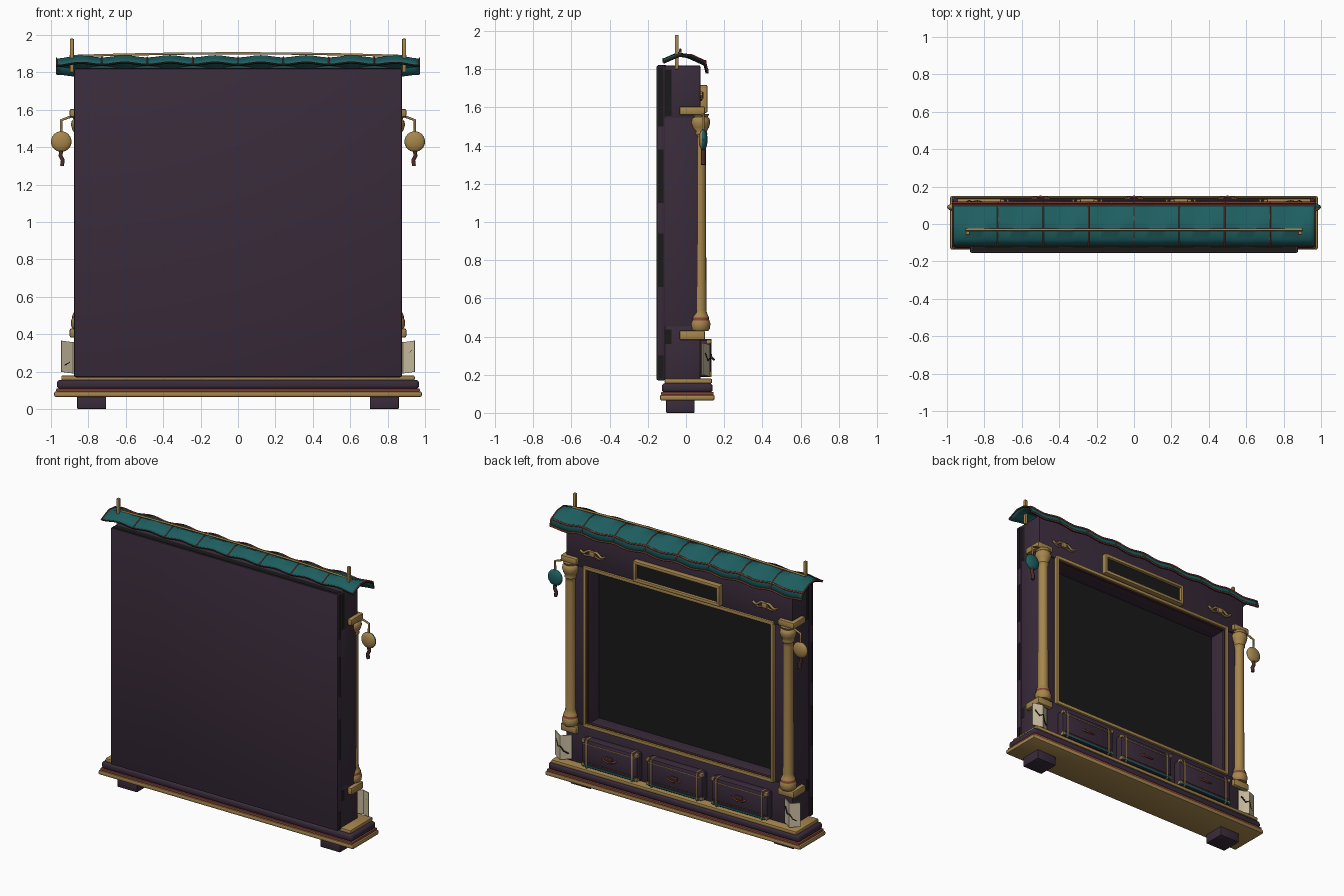
import bpy, bmesh, math
from mathutils import Vector

if "Cube" in bpy.data.objects:
    bpy.data.objects.remove(bpy.data.objects["Cube"])


def mat(name, rgb):
    m = bpy.data.materials.new(name)
    m.diffuse_color = (*rgb, 1)
    m.use_nodes = True
    m.node_tree.nodes["Principled BSDF"].inputs["Base Color"].default_value = m.diffuse_color
    return m


PURPLE = mat("dark purple wood", (0.041, 0.024, 0.043))
GOLD = mat("old gold", (0.38, 0.237, 0.073))
TEAL = mat("teal tile", (0.013, 0.113, 0.118))
RED = mat("dull red", (0.23, 0.058, 0.04))
CREAM = mat("cream paper", (0.58, 0.50, 0.34))
BLACK = mat("charcoal", (0.010, 0.010, 0.010))
BROWN = mat("dark brown", (0.07, 0.028, 0.024))


def add(name, bm, *mats, smooth=False):
    bmesh.ops.recalc_face_normals(bm, faces=bm.faces[:])
    me = bpy.data.meshes.new(name)
    bm.to_mesh(me)
    bm.free()
    for m in mats:
        me.materials.append(m)
    if smooth:
        me.shade_smooth()
        me.set_sharp_from_angle(angle=math.radians(40))
    ob = bpy.data.objects.new(name, me)
    bpy.context.collection.objects.link(ob)
    return ob


def box(name, x, y, z, m, bevel=0.0, seg=2):
    """Box from (min, max) ranges with rounded edges."""
    bm = bmesh.new()
    bmesh.ops.create_cube(bm, size=1)
    for v in bm.verts:
        v.co = Vector([(r[0] + r[1]) / 2 + c * abs(r[1] - r[0]) for c, r in zip(v.co, (x, y, z))])
    if bevel:
        bmesh.ops.bevel(bm, geom=bm.edges[:], offset=bevel, segments=seg, affect='EDGES', profile=0.5)
    return add(name, bm, m, smooth=bevel > 0)


def lathe(name, profile, x, y, m, red_between, n=16):
    """Turned part from (radius, z) points, with a red band."""
    bm = bmesh.new()
    rings = [[bm.verts.new((x + r * math.cos(a * math.tau / n), y + r * math.sin(a * math.tau / n), z))
              for a in range(n)] for r, z in profile]
    for i in range(len(rings) - 1):
        for j in range(n):
            k = (j + 1) % n
            f = bm.faces.new((rings[i][j], rings[i][k], rings[i + 1][k], rings[i + 1][j]))
            if red_between[0] < f.calc_center_median().z < red_between[1]:
                f.material_index = 1
    bm.faces.new(rings[0])
    bm.faces.new(rings[-1])
    return add(name, bm, m, RED, smooth=True)


def rod(name, pts, r, m, res=1):
    """Round bar along a path."""
    cu = bpy.data.curves.new(name, 'CURVE')
    cu.dimensions = '3D'
    cu.bevel_depth, cu.bevel_resolution, cu.use_fill_caps = r, res, True
    sp = cu.splines.new('POLY')
    sp.points.add(len(pts) - 1)
    for p, c in zip(sp.points, pts):
        p.co = (*c, 1)
    cu.materials.append(m)
    ob = bpy.data.objects.new(name, cu)
    bpy.context.collection.objects.link(ob)
    return ob


def border(name, x, y, z, w, m, bevel=0.005):
    """Four bars around a rectangle, w wide inwards."""
    box(name + "_bottom", x, y, (z[0], z[0] + w), m, bevel)
    box(name + "_top", x, y, (z[1] - w, z[1]), m, bevel)
    box(name + "_left", (x[0], x[0] + w), y, z, m, bevel)
    box(name + "_right", (x[1] - w, x[1]), y, z, m, bevel)


# stepped base
box("base_plinth", (-.983, .983), (-.137, .15), (.065, .095), GOLD, .01)
box("base_red_trim", (-.972, .972), (-.13, .145), (.093, .11), RED, .005)
box("base_moulding", (-.968, .968), (-.127, .14), (.107, .156), PURPLE, .018, 3)
box("base_top", (-.945, .945), (-.112, .137), (.154, .18), GOLD, .008)

# cabinet body with recessed opening
box("back_panel", (-.877, .877), (-.155, -.108), (.17, 1.82), PURPLE, .01)
box("worn_top_edge", (-.865, .865), (-.146, -.105), (1.818, 1.823), BLACK)
box("bottom_rail", (-.872, .872), (-.112, .075), (.175, .453), PURPLE, .006)
box("top_rail", (-.872, .872), (-.112, .075), (1.545, 1.82), PURPLE, .006)
box("dark_screen", (-.73, .73), (-.11, -.066), (.44, 1.55), BLACK)
border("opening_trim", (-.735, .735), (.055, .09), (.445, 1.565), .024, GOLD)
border("opening_inner_line", (-.712, .712), (.06, .078), (.468, 1.542), .008, BROWN, .002)

# sign plaque above the opening
box("plaque_panel", (-.32, .32), (.07, .093), (1.585, 1.705), BLACK)
border("plaque_frame", (-.335, .335), (.07, .112), (1.572, 1.718), .024, GOLD, .007)

for s in (-1, 1):
    side = "right" if s > 0 else "left"

    def X(a, b):
        return (min(s * a, s * b), max(s * a, s * b))

    box("stile_" + side, X(.718, .87), (-.112, .065), (.43, 1.55), PURPLE, .004)
    box("foot_" + side, X(.705, .86), (-.105, .045), (0, .068), PURPLE, .006)
    # dark worn patches on the side edges
    for z in ((.18, .30), (.66, .94), (1.1, 1.38), (1.5, 1.81)):
        box("worn_edge_" + side, X(.87, .878), (-.146, -.118), z, BLACK)
    for z in ((.36, .437), (1.555, 1.80)):
        box("worn_side_" + side, X(.868, .8735), (-.108, -.075), z, BLACK)

    # column with square blocks
    cx, cy = s * .838, .072
    box("column_lower_block_" + side, X(.775, .9), (-.035, .1), (.382, .432), GOLD, .01)
    box("column_upper_block_" + side, X(.775, .9), (-.035, .1), (1.56, 1.605), GOLD, .01)
    lathe("column_" + side, [(.045, .43), (.053, .44), (.056, .468), (.05, .485), (.049, .487), (.048, .5),
                             (.043, .511), (.037, .525), (.035, .54), (.032, 1.43), (.033, 1.45), (.04, 1.46),
                             (.037, 1.475), (.048, 1.495), (.055, 1.52), (.052, 1.54), (.042, 1.55), (.05, 1.565)],
          cx, cy, GOLD, (.485, .505))

    # hanging round lantern with hook and tassel
    lx, ly = s * .945, .09
    rod("lantern_hook_" + side, [(s * .87, .075, 1.57), (s * .905, .09, 1.56), (lx, ly, 1.545), (lx, ly, 1.48)],
        .007, GOLD)
    bm = bmesh.new()
    bmesh.ops.create_uvsphere(bm, u_segments=20, v_segments=12, radius=.055)
    for v in bm.verts:
        v.co = Vector((lx + v.co.x, ly + v.co.y * .42, 1.43 + v.co.z))
    for f in bm.faces:
        if s > 0 and f.calc_center_median().y > ly - .006:
            f.material_index = 1
    add("lantern_" + side, bm, GOLD, TEAL, smooth=True)
    rod("lantern_tassel_" + side, [(lx, ly, 1.38), (lx + s * .004, ly, 1.355), (lx - s * .008, ly, 1.33),
                                   (lx - s * .004, ly, 1.3)], .012, BROWN)

    # folded paper sheet with a dark painted branch
    fold = [(.82, .085), (.85, .1), (.882, .122), (.91, .108), (.945, .09)]
    bm = bmesh.new()
    cols = [[bm.verts.new((s * a, b, z + abs(a - .88) * .14)) for z in (.19, .357)] for a, b in fold]
    for p, q in zip(cols, cols[1:]):
        bm.faces.new((p[0], q[0], q[1], p[1]))
    paper = add("paper_sheet_" + side, bm, CREAM)
    sol = paper.modifiers.new("thickness", 'SOLIDIFY')
    sol.thickness, sol.offset = .006, 0
    rod("painted_branch_" + side, [(.882 * s - .047, .097, .235), (.882 * s - .02, .113, .25),
                                   (s * .882, .125, .285), (.882 * s + .022, .114, .275),
                                   (.882 * s + .047, .099, .315)][::-1], .0045, BLACK)

    # curled ornament on the top rail
    box("ornament_knot_" + side, (s * .665 - .02, s * .665 + .02), (.07, .092), (1.645, 1.682), GOLD, .006)
    for t in (-1, 1):
        pts = [(s * .665 + t * .095 * i / 10, .08, 1.668 + .012 * math.sin(i / 10 * math.tau)) for i in range(11)]
        rod("ornament_curl_" + side, pts, .008, GOLD)
        rod("ornament_leaf_" + side, [(s * .665 + t * .02, .08, 1.65), (s * .665 + t * .05, .08, 1.64),
                                      (s * .665 + t * .08, .08, 1.65)], .006, GOLD)

    # roof posts
    box("roof_post_" + side, (s * .888 - .01, s * .888 + .01), (-.058, -.038), (1.8, 1.98), GOLD, .003)

# three drawers
for c in (-.5, 0, .5):
    box("drawer", (c - .215, c + .215), (.06, .13), (.188, .385), PURPLE, .016)
    box("drawer_teal_band", (c - .205, c + .205), (.116, .134), (.198, .211), TEAL, .002)
    box("drawer_top_line", (c - .2, c + .2), (.116, .133), (.354, .359), GOLD, .001)
    box("drawer_low_line", (c - .2, c + .2), (.116, .133), (.225, .230), BROWN, .001)
    for t in (-1, 1):
        e = c + t * .175
        box("drawer_strap", (e - .005, e + .005), (.07, .134), (.188, .388), GOLD, .002)
        for z in (.207, .373):
            box("drawer_corner", (c + t * .205 - .011, c + t * .205 + .011), (.109, .133), (z - .011, z + .011), GOLD, .004)
    box("drawer_lock_plate", (c - .025, c + .025), (.12, .135), (.288, .31), BROWN, .003)
    rod("drawer_handle", [(c - .05, .128, .295), (c - .04, .14, .285), (c, .146, .28), (c + .04, .14, .285),
                          (c + .05, .128, .295)], .006, RED)

# wavy tiled roof
PROFILE = [(-.12, 1.85), (-.08, 1.868), (-.035, 1.886), (.03, 1.868), (.10, 1.835), (.112, 1.79)]
TILE, STEPS = .2425, 8


def roof_point(i, j, lift=0.0):
    x = (i / STEPS - 4) * TILE
    y, z = PROFILE[j]
    wave = .006 * math.cos(i / STEPS * math.tau)
    end = max(0, abs(x) - .8) / .17
    return Vector((x, y + lift * (j > 3), z - wave * (1 if j < 3 else -1.2) - .006 * end + lift))


bm = bmesh.new()
grid = [[bm.verts.new(roof_point(i, j)) for j in range(len(PROFILE))] for i in range(8 * STEPS + 1)]
for a, b in zip(grid, grid[1:]):
    for j in range(len(PROFILE) - 1):
        bm.faces.new((a[j], b[j], b[j + 1], a[j + 1]))
roof = add("roof_tiles", bm, TEAL, BLACK, smooth=True)
if roof.data.polygons[0].normal.z < 0:
    roof.data.flip_normals()
sol = roof.modifiers.new("thickness", 'SOLIDIFY')
sol.thickness, sol.offset, sol.material_offset_rim = .01, -1, 1

# roof seams, eave edging and ridge pole
for k in range(9):
    rod("roof_seam", [roof_point(k * STEPS, j, .001) for j in range(len(PROFILE))], .004, RED)
for j in (4, 5):
    rod("roof_edging", [roof_point(i, j, .001) for i in range(8 * STEPS + 1)], .006, RED)
rod("roof_back_edging", [roof_point(i, 0) for i in range(8 * STEPS + 1)], .003, BROWN)
rod("ridge_pole", [(x / 10 * .9, -.03, 1.902 - .015 * (x / 10) ** 2) for x in range(-10, 11)], .007, GOLD)
